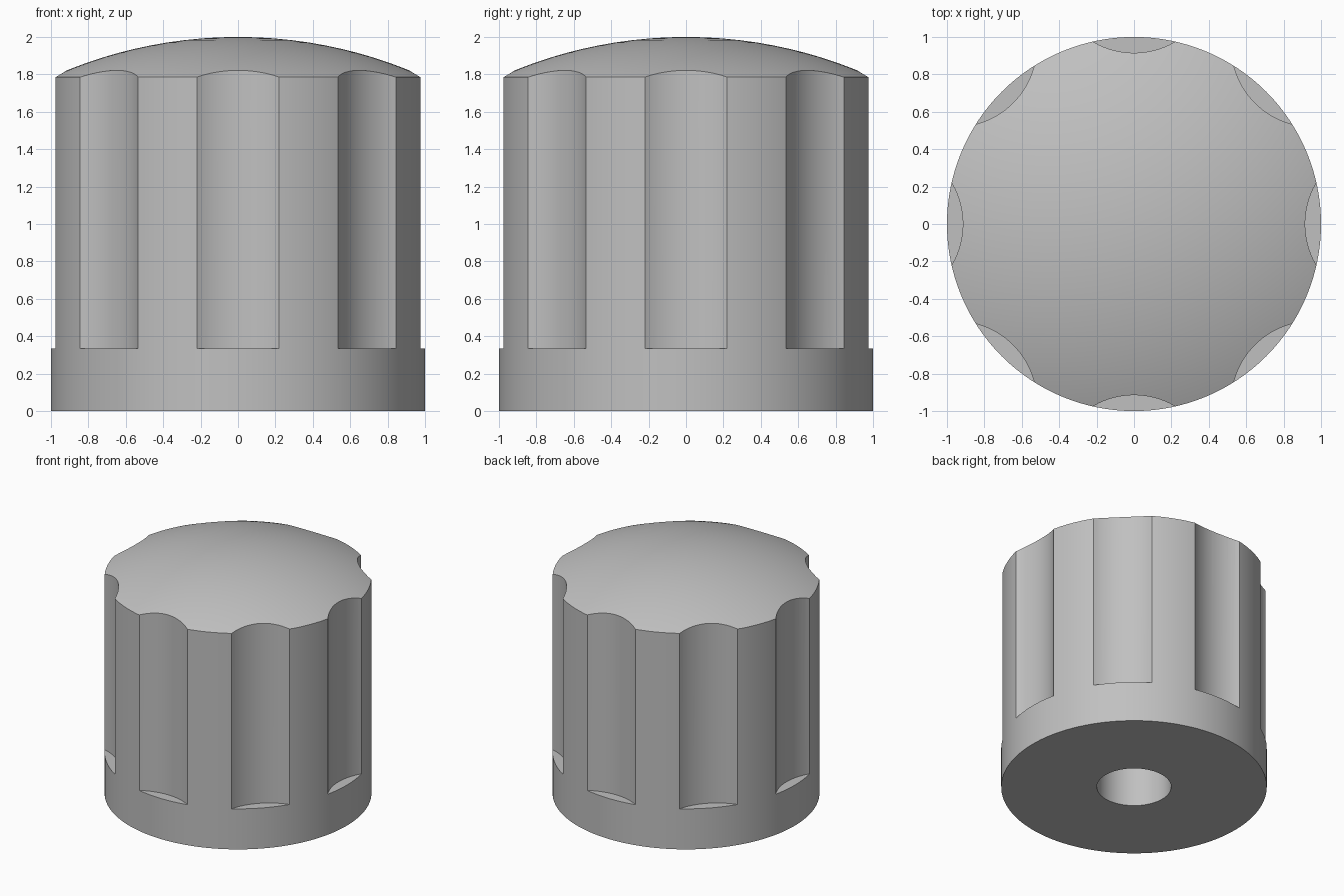
import bpy, bmesh, math
from mathutils import Matrix

if "Cube" in bpy.data.objects:
    bpy.data.objects.remove(bpy.data.objects["Cube"], do_unlink=True)

SEGMENTS = 128
FLUTES = 8
RIM_Z, TOP_Z = 1.785, 2.0            # edge and crown of the dome
BORE_R, BORE_DEPTH = 0.28, 1.0       # blind shaft hole
FLUTE_R, FLUTE_AXIS, FLUTE_Z = 0.433, 1.348, 0.335

grey = bpy.data.materials.new("plain grey")
grey.use_nodes = True
colour = (0.53, 0.53, 0.53, 1)
grey.diffuse_color = colour
grey.node_tree.nodes["Principled BSDF"].inputs["Base Color"].default_value = colour


def make_object(name, bm):
    bmesh.ops.recalc_face_normals(bm, faces=bm.faces)
    mesh = bpy.data.meshes.new(name)
    bm.to_mesh(mesh)
    bm.free()
    mesh.materials.append(grey)
    obj = bpy.data.objects.new(name, mesh)
    bpy.context.collection.objects.link(obj)
    return obj


# Knob body: a turned profile with a domed top and a shaft hole underneath
drop = TOP_Z - RIM_Z
sphere_r = (1 + drop ** 2) / (2 * drop)
dome = [(r, TOP_Z - sphere_r + math.sqrt(sphere_r ** 2 - r * r))
        for r in (math.sin(math.pi / 2 * i / 16) for i in range(16, -1, -1))]
profile = [(0, BORE_DEPTH), (BORE_R, BORE_DEPTH), (BORE_R, 0), (1, 0)] + dome
bm = bmesh.new()
verts = [bm.verts.new((r, 0, z)) for r, z in profile]
edges = [bm.edges.new(pair) for pair in zip(verts, verts[1:])]
bmesh.ops.spin(bm, geom=verts + edges, cent=(0, 0, 0), axis=(0, 0, 1),
               angle=math.tau, steps=SEGMENTS, use_duplicate=False)
bmesh.ops.remove_doubles(bm, verts=bm.verts, dist=0.0005)
knob = make_object("knob", bm)

# Grip flutes: a ring of upright cylinders cut from the side
bm = bmesh.new()
height = 2.0
for i in range(FLUTES):
    place = (Matrix.Rotation(math.tau * i / FLUTES, 4, 'Z')
             @ Matrix.Translation((FLUTE_AXIS, 0, FLUTE_Z + height / 2)))
    bmesh.ops.create_cone(bm, cap_ends=True, segments=96, radius1=FLUTE_R,
                          radius2=FLUTE_R, depth=height, matrix=place)
cutter = make_object("flute_cutter", bm)
cutter.hide_render = True

cut = knob.modifiers.new("flutes", 'BOOLEAN')
cut.operation = 'DIFFERENCE'
cut.solver = 'EXACT'
cut.object = cutter

bpy.ops.object.select_all(action='DESELECT')
knob.select_set(True)
bpy.context.view_layer.objects.active = knob
bpy.ops.object.modifier_apply(modifier=cut.name)
bpy.data.objects.remove(cutter, do_unlink=True)

bpy.ops.object.shade_smooth_by_angle(angle=math.radians(25))
